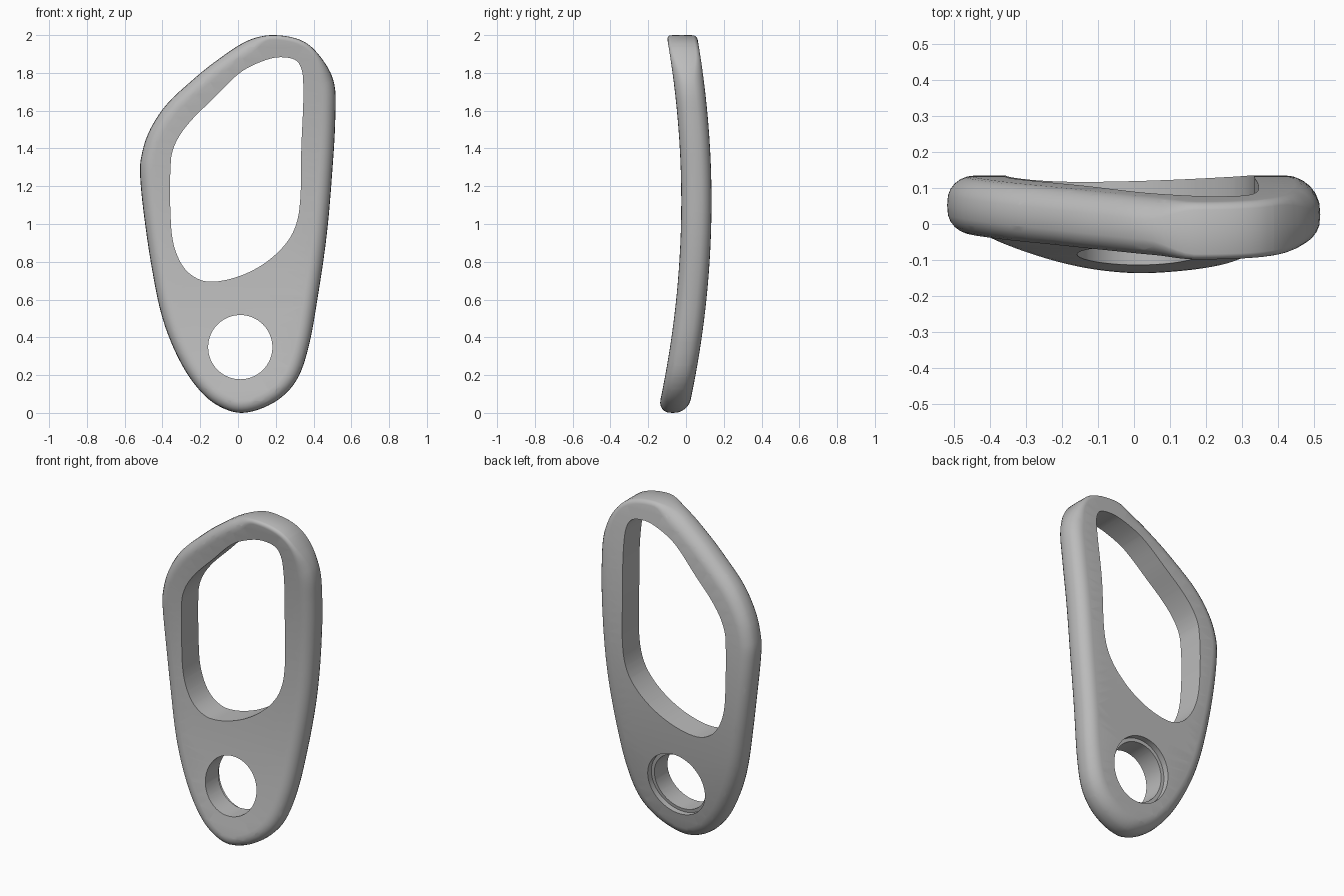
import bpy, bmesh, math
from mathutils import Vector
from mathutils.geometry import interpolate_bezier

if "Cube" in bpy.data.objects:
    bpy.data.objects.remove(bpy.data.objects["Cube"], do_unlink=True)

HALF = 0.08            # half the plate thickness
RIM_STEPS = 12         # segments across the rounded rim
BODY_RADIUS, TIP_RADIUS = 0.07, 0.025

# Outer outline and large opening, as (x, z), counter-clockwise from the top
OUTLINE = [(.19, 2), (.05, 1.97), (-.12, 1.86), (-.255, 1.75), (-.385, 1.625), (-.475, 1.48),
           (-.515, 1.34), (-.517, 1.235), (-.495, 1.025), (-.455, .76), (-.405, .52),
           (-.335, .33), (-.24, .165), (-.125, .05), (.02, 0), (.19, .055), (.305, .165),
           (.37, .335), (.42, .6), (.47, .945), (.5, 1.29), (.515, 1.555), (.51, 1.74),
           (.455, 1.86), (.35, 1.965)]
OPENING = [(.225, 1.883), (.125, 1.86), (.01, 1.8), (-.135, 1.66), (-.255, 1.54), (-.325, 1.44),
           (-.355, 1.34), (-.355, 1), (-.33, .855), (-.265, .745), (-.16, .695), (.01, .725),
           (.165, .81), (.28, .935), (.325, 1.08), (.335, 1.395), (.345, 1.765), (.315, 1.86)]


def smooth_loop(points, steps=6):
    """Closed smooth curve through the points."""
    pts = [Vector((x, 0, z)) for x, z in points]
    n = len(pts)
    chord = [(pts[(i + 1) % n] - pts[i]).length for i in range(n)]
    slope = [(pts[(i + 1) % n] - pts[i - 1]) / (chord[i] + chord[i - 1]) for i in range(n)]
    loop = []
    for i in range(n):
        j, h = (i + 1) % n, chord[i] / 3
        loop += interpolate_bezier(pts[i], pts[i] + slope[i] * h,
                                   pts[j] - slope[j] * h, pts[j], steps + 1)[:-1]
    return loop


def circle_loop(x, z, radius, count=64):
    turn = math.tau / count
    return [Vector((x + radius * math.cos(i * turn), 0, z + radius * math.sin(i * turn)))
            for i in range(count)]


def ramp(value, low, high):
    t = min(max((value - low) / (high - low), 0), 1)
    return t * t * (3 - 2 * t)


def rim_radius(p):
    """The rim is full round, but squarer around the top tip."""
    tip = min(ramp(p.x, .03, .17), ramp(p.z, 1.75, 1.93))
    return BODY_RADIUS + (TIP_RADIUS - BODY_RADIUS) * tip


def add_ring(bm, loop, y):
    return [bm.verts.new((p.x, y, p.z)) for p in loop]


def bridge(bm, rings):
    for a, b in zip(rings, rings[1:]):
        for i in range(len(a)):
            j = (i + 1) % len(a)
            bm.faces.new((a[i], a[j], b[j], b[i]))


def fill(bm, rings):
    """Flat face bounded by an outer ring and its holes."""
    edges = [bm.edges.get((r[i - 1], r[i])) for r in rings for i in range(len(r))]
    bmesh.ops.triangle_fill(bm, use_beauty=True, use_dissolve=False, edges=edges)


bm = bmesh.new()

# Rounded outer rim
outer = smooth_loop(OUTLINE)
inward = []
for i, p in enumerate(outer):
    along = (outer[(i + 1) % len(outer)] - outer[i - 1]).normalized()
    inward.append(Vector((-along.z, 0, along.x)))
rim = []
for s in range(RIM_STEPS + 1):
    angle = math.pi * (s / RIM_STEPS - .5)
    side = 0 if s * 2 == RIM_STEPS else math.copysign(1, angle)
    ring = []
    for p, n in zip(outer, inward):
        r = rim_radius(p)
        q = p + n * r * (1 - math.cos(angle))
        ring.append(bm.verts.new((q.x, side * (HALF - r) + r * math.sin(angle), q.z)))
    rim.append(ring)
bridge(bm, rim)

# Straight wall of the large opening
opening = smooth_loop(OPENING)
wall = [add_ring(bm, opening, y) for y in (-HALF, HALF)]
bridge(bm, wall)

# Round hole with a shallow counterbore at the back
bore = [add_ring(bm, circle_loop(.012, .348, r), y)
        for r, y in ((.17, -HALF), (.17, HALF - .035), (.19, HALF - .035), (.19, HALF))]
bridge(bm, bore)

# Front and back faces
fill(bm, [rim[0], wall[0], bore[0]])
fill(bm, [rim[-1], wall[-1], bore[-1]])
bmesh.ops.recalc_face_normals(bm, faces=bm.faces)

# Slice across the height, then bow the whole plate backwards in the middle
SLICES = 32
for i in range(1, SLICES):
    bmesh.ops.bisect_plane(bm, geom=bm.verts[:] + bm.edges[:] + bm.faces[:], dist=1e-5,
                           plane_co=(0, 0, 2 * i / SLICES), plane_no=(0, 0, 1))
for v in bm.verts:
    v.co.y += .055 - .1 * (v.co.z - 1.12) ** 2

mesh = bpy.data.meshes.new("bowed_link_plate")
bm.to_mesh(mesh)
bm.free()
plate = bpy.data.objects.new("bowed_link_plate", mesh)
bpy.context.collection.objects.link(plate)

# Single grey material
grey = bpy.data.materials.new("plain_grey")
grey.use_nodes = True
colour = (.5, .5, .5, 1)
grey.diffuse_color = colour
grey.node_tree.nodes["Principled BSDF"].inputs["Base Color"].default_value = colour
mesh.materials.append(grey)

bpy.ops.object.select_all(action='DESELECT')
plate.select_set(True)
bpy.context.view_layer.objects.active = plate
bpy.ops.object.shade_smooth_by_angle(angle=math.radians(35))
